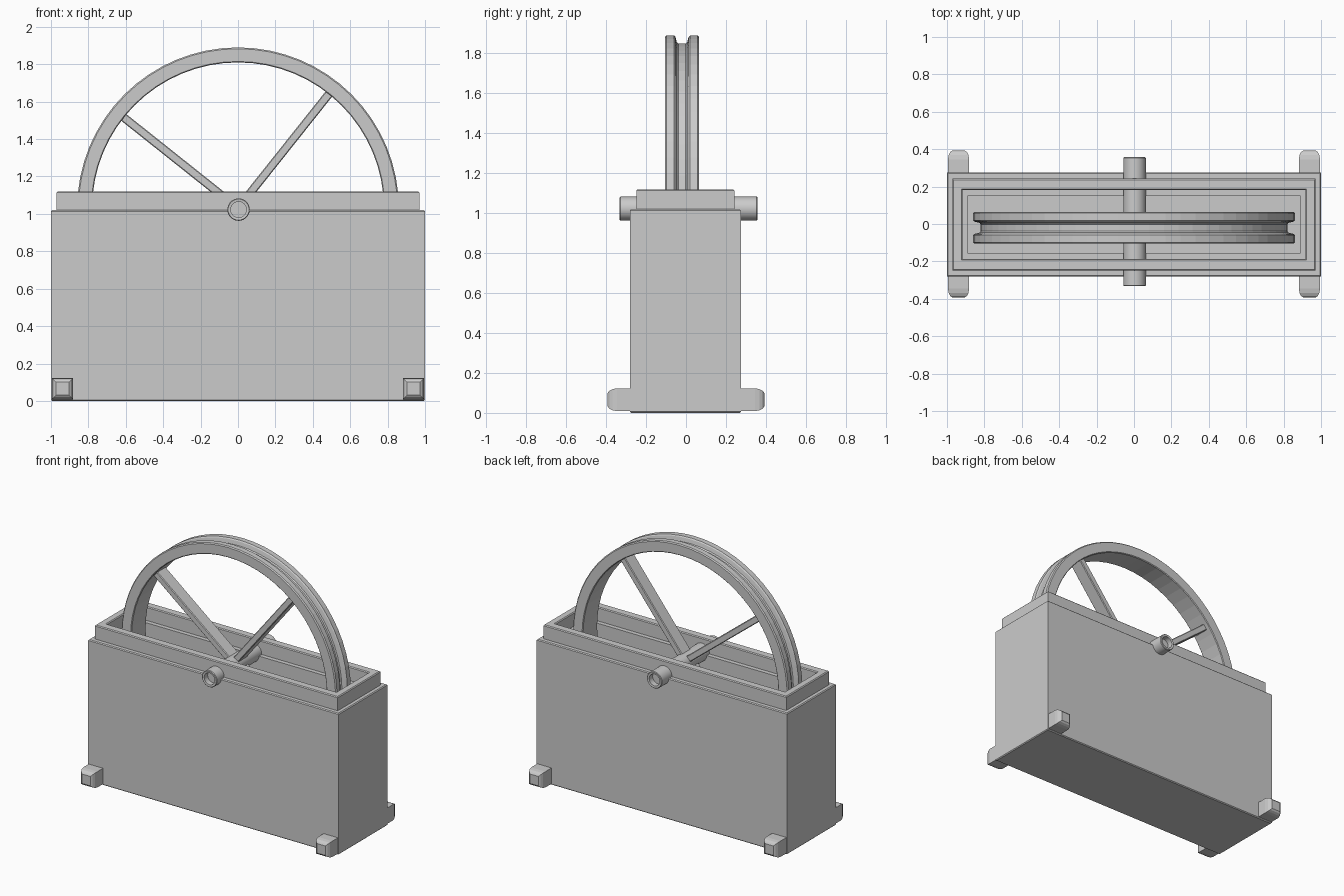
import bpy, bmesh
from math import sin, cos, pi, radians
from mathutils import Matrix, Vector

if "Cube" in bpy.data.objects:
    bpy.data.objects.remove(bpy.data.objects["Cube"])

WY, WZ = -0.02, 1.03      # wheel centre


def finish(name, bm, smooth=None):
    bmesh.ops.recalc_face_normals(bm, faces=bm.faces)
    me = bpy.data.meshes.new(name)
    bm.to_mesh(me)
    bm.free()
    ob = bpy.data.objects.new(name, me)
    bpy.context.collection.objects.link(ob)
    if smooth:
        bpy.context.view_layer.objects.active = ob
        ob.select_set(True)
        bpy.ops.object.shade_smooth_by_angle(angle=radians(smooth))
        ob.select_set(False)
    return ob


def skin(name, rings, cap=True, closed=False, smooth=None):
    """Bridge consecutive rings of points into a surface."""
    bm = bmesh.new()
    loops = [[bm.verts.new(p) for p in r] for r in rings]
    pairs = list(zip(loops, loops[1:]))
    if closed:
        pairs.append((loops[-1], loops[0]))
    n = len(loops[0])
    for a, b in pairs:
        for i in range(n):
            j = (i + 1) % n
            bm.faces.new((a[i], a[j], b[j], b[i]))
    if cap and not closed:
        bm.faces.new(loops[0])
        bm.faces.new(loops[-1])
    return finish(name, bm, smooth)


def circle(r, y, n, cx=0.0, cz=WZ):
    return [(cx + r * cos(2 * pi * i / n), y, cz + r * sin(2 * pi * i / n)) for i in range(n)]


# Hollow trough with a stepped rim and inner ledge: (half x, half y, z)
steps = [(0.994, 0.272, 0), (1, 0.278, 0.006), (1, 0.278, 1.014), (0.994, 0.272, 1.02),
         (0.97, 0.245, 1.02), (0.97, 0.245, 1.114), (0.964, 0.239, 1.12),
         (0.922, 0.19, 1.12), (0.916, 0.184, 1.114), (0.916, 0.184, 1.02),
         (0.89, 0.153, 1.02), (0.89, 0.153, 0.1)]
skin("trough", [[(sx * x, sy * y - 0.003, z) for sx, sy in ((-1, -1), (1, -1), (1, 1), (-1, 1))]
                for x, y, z in steps])

# Grooved wheel rim: (radius, y offset)
profile = [(0.78, -0.08), (0.785, -0.085), (0.853, -0.085), (0.86, -0.078), (0.86, -0.04),
           (0.853, -0.033), (0.826, -0.026), (0.82, -0.018), (0.82, 0.018), (0.826, 0.026),
           (0.853, 0.033), (0.86, 0.04), (0.86, 0.078), (0.853, 0.085), (0.785, 0.085), (0.78, 0.08)]
skin("wheel_rim", [circle(r, WY + y, 64) for r, y in profile], closed=True)

# Four flat spokes
for k in range(4):
    bm = bmesh.new()
    bmesh.ops.create_cube(bm, size=1, matrix=Matrix.Diagonal((0.76, 0.1, 0.045, 1)))
    bmesh.ops.bevel(bm, geom=bm.edges[:], offset=0.005, segments=1, affect='EDGES')
    bm.transform(Matrix.Translation((0, WY, WZ)) @ Matrix.Rotation(-radians(51.5 + 90 * k), 4, 'Y')
                 @ Matrix.Translation((0.41, 0, 0)))
    finish("spoke_%d" % (k + 1), bm)

# Axle with recessed ends: (radius, y)
ends = [(0.042, -0.29), (0.042, -0.33), (0.056, -0.332), (0.06, -0.328),
        (0.06, 0.354), (0.056, 0.358), (0.042, 0.356), (0.042, 0.316)]
skin("axle", [circle(r, y, 32, 0.003, 1.023) for r, y in ends], smooth=30)

# Four feet with stepped rounded ends: (half size, distance from centre plane)
taper = [(0.057, 0.26), (0.057, 0.345), (0.053, 0.368), (0.045, 0.384), (0.034, 0.392)]
for sx in (-1, 1):
    for sy, side in ((-1, "front"), (1, "back")):
        skin("%s_foot_%s" % (side, "left" if sx < 0 else "right"),
             [[(sx * 0.938 + h * u, sy * d, 0.066 + h * v)
               for u, v in ((-1, -1), (1, -1), (1, 1), (-1, 1))] for h, d in taper])
